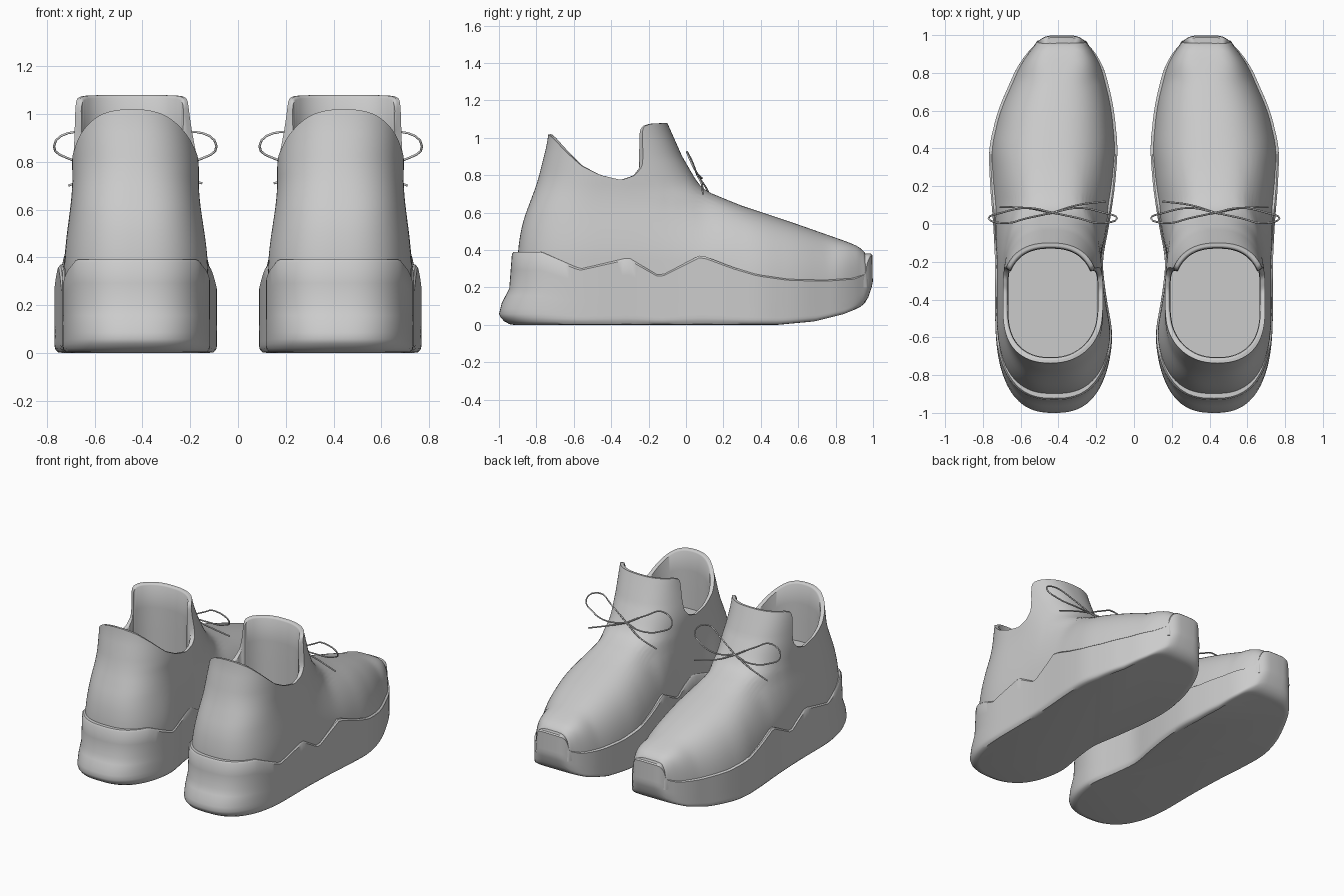
import bpy, bmesh
from math import cos, sin, pi

if "Cube" in bpy.data.objects:
    bpy.data.objects.remove(bpy.data.objects["Cube"])


def interp(tab, v, col=1):
    if v <= tab[0][0]:
        return tab[0][col]
    for a, b in zip(tab, tab[1:]):
        if v <= b[0]:
            return a[col] + (b[col] - a[col]) * (v - a[0]) / max(b[0] - a[0], 1e-6)
    return tab[-1][col]


def soft(tab, v, col=1, r=.06):
    return sum(interp(tab, v + r * k / 2, col) for k in (-2, -1, 0, 1, 2)) / 5


def step(t):
    t = min(max(t, 0), 1)
    return t * t * (3 - 2 * t)


def fall(t, n):
    # superellipse falloff from 1 to 0
    t = min(max(t, 0), 1)
    return (1 - t ** n) ** (1 / n)


# Plan outline: y, inner x, outer x
PLAN = [(-1, .11, .735), (-.58, .11, .735), (-.4, .145, .735), (-.2, .17, .735),
        (0, .13, .745), (.2, .1, .762), (.4, .085, .77), (.6, .105, .722),
        (.7, .125, .678), (.85, .165, .612), (.95, .235, .53), (1, .27, .495)]
# Side profiles of the upper: z -> y
FRONT = [(.15, .975), (.34, .968), (.39, .955), (.42, .92), (.445, .86), (.54, .59), (.64, .29),
         (.71, .12), (.74, .08), (.78, .05), (.9, -.02), (1.08, -.1)]
BACK = [(.15, -.905), (.4, -.9), (.5, -.885), (.6, -.86), (.72, -.805), (1.02, -.73)]
TOP = [(-1, 4.7)] + [(y, z) for z, y in reversed(FRONT)]
# Collar edge height along y
COLLAR = [(-.735, 1.02), (-.71, 1.0), (-.65, .94), (-.56, .85), (-.48, .8), (-.4, .775), (-.34, .8),
          (-.3, .845), (-.28, .9), (-.26, 1.0), (-.245, 1.045), (-.225, 1.065), (-.19, 1.075), (-.1, 1.08)]
# Sole: top edge, underside, heel and toe profiles
ZIGZAG = [(-.93, .39), (-.78, .39), (-.57, .3), (-.31, .36), (-.14, .26), (.08, .375),
          (.25, .31), (.38, .27), (.55, .245), (.75, .24), (.9, .25), (.958, .275),
          (.97, .34), (.982, .37), (1, .385)]
UNDER = [(.5, 0), (.7, .018), (.85, .055), (.95, .095), (1, .13)]
HEEL = [(0, -.95), (.07, -.985), (.15, -1), (.3, -.985), (.5, -.945), (1, -.93)]
TOE = [(0, .92), (.15, .975), (.35, .999), (1, .996)]


def finish(ob):
    m = ob.modifiers.new("pair", 'MIRROR')
    m.use_mirror_merge = False


def loft(name, rings):
    # Skin closed rings and cap both ends
    bm = bmesh.new()
    vs = [[bm.verts.new(p) for p in r] for r in rings]
    n = len(rings[0])
    for a, b in zip(vs, vs[1:]):
        for i in range(n):
            j = (i + 1) % n
            bm.faces.new((a[i], a[j], b[j], b[i]))
    bm.faces.new(vs[0][::-1])
    bm.faces.new(vs[-1])
    bmesh.ops.recalc_face_normals(bm, faces=bm.faces)
    me = bpy.data.meshes.new(name)
    bm.to_mesh(me)
    bm.free()
    ob = bpy.data.objects.new(name, me)
    bpy.context.collection.objects.link(ob)
    bpy.ops.object.select_all(action='DESELECT')
    ob.select_set(True)
    bpy.context.view_layer.objects.active = ob
    bpy.ops.object.shade_smooth_by_angle(angle=.7)
    finish(ob)


def shrink(p, d, cy, half):
    return (.43 + (p[0] - .43) * (1 - d / .28), cy + (p[1] - cy) * (1 - d / half), p[2])


def across(a, yb, yf):
    return (yb + yf) / 2 + (yf - yb) / 2 * cos(a)


# Sole
N = 160
ANG = [2 * pi * i / N for i in range(N)]


def sole_point(a, s):
    yb, yf = interp(HEEL, s), interp(TOE, s)
    y = across(a, yb, yf)
    xl, xr = soft(PLAN, y, 1), soft(PLAN, y, 2)
    f = fall((-.45 - y) / (-.45 - yb), 2.6) * fall((y - .82) / (yf - .82), 4.5)
    c, h = (xl + xr) / 2, (xr - xl) / 2
    x = c + (h * f if sin(a) > 0 else -h * f) * (abs(sin(a)) > 1e-6)
    z0 = interp(UNDER, y)
    return (x, y, z0 + s * (interp(ZIGZAG, y) - z0))


levels = [(0, .03), (.01, .012), (.05, .003), (.1, 0), (.15, 0), (.22, 0), (.3, 0), (.4, 0),
          (.5, 0), (.75, 0), (.97, 0), (1, .008), (1, .05)]
loft("sole", [[shrink(sole_point(a, s), d, 0, 1) for a in ANG] for s, d in levels])


# Upper with collar, lining and insole
def upper_point(a, z):
    yb, yf = soft(BACK, z, 1, .08), interp(FRONT, z)
    y = across(a, yb, yf)
    k = step((z - .35) / .4) * (1 - step((y + .05) / .4))
    xl = (soft(PLAN, y, 1) + .008) * (1 - k) + (.163 + .03 * step((z - .75) / .3)) * k
    xr = (soft(PLAN, y, 2) - .008) * (1 - k) + .694 * k
    w = step((z - .6) / .22)
    sec = fall((z - .1) / (interp(TOP, y) - .1), 2.6 + 1.6 * step((y - .75) / .2))
    plan = fall((y + .35) / (yf + .35), 2.4)
    f = (sec * (1 - w) + plan * w) * fall((-.45 - y) / (-.45 - yb), 2.6 - .3 * w)
    c, h = (xl + xr) / 2, (xr - xl) / 2
    x = c + (h * f if sin(a) > 0 else -h * f) * (abs(sin(a)) > 1e-6)
    return (x, y, z)


rim_z = [interp(COLLAR, across(a, -.735, -.1)) for a in ANG]
rings = [[upper_point(a, .2 + .0125 * i) for a in ANG] for i in range(29)]
for i in range(1, 25):
    t = i / 24
    rings.append([upper_point(a, .55 + t * (z - .55)) for a, z in zip(ANG, rim_z)])
rim = rings[-1]
for d, dz in ((.005, .006), (.013, .008), (.021, .005), (.027, -.004)):
    rings.append([shrink((x, y, z + dz - .008), d, -.415, .31) for x, y, z in rim])
for t in (.35, .7, 1):
    rings.append([shrink((x, y, z + t * (.6 - z)), .03, -.415, .31) for x, y, z in rim])
loft("upper", rings)


# Lace bow: two loops and two loose ends
def lace(name, pts):
    cu = bpy.data.curves.new(name, 'CURVE')
    cu.dimensions = '3D'
    cu.bevel_depth = .005
    cu.bevel_resolution = 1
    cu.resolution_u = 4
    cu.use_fill_caps = True
    sp = cu.splines.new('BEZIER')
    sp.bezier_points.add(len(pts) - 1)
    for b, p in zip(sp.bezier_points, pts):
        b.co = p
        b.handle_left_type = b.handle_right_type = 'AUTO'
    ob = bpy.data.objects.new(name, cu)
    bpy.context.collection.objects.link(ob)
    finish(ob)


knot = (.43, .06, .8)
for side, label in ((1, "outer"), (-1, "inner")):
    loop = [(.14, .03, .88), (.25, .005, .925), (.34, .03, .865), (.27, .06, .81), (.13, .085, .785)]
    lace(label + "_lace_loop", [knot] + [(.43 + side * x, y, z) for x, y, z in loop] + [knot])
lace("outer_lace_end", [knot, (.57, .085, .75), (.71, .09, .7)])
lace("inner_lace_end", [knot, (.3, .1, .745), (.15, .12, .71)])
